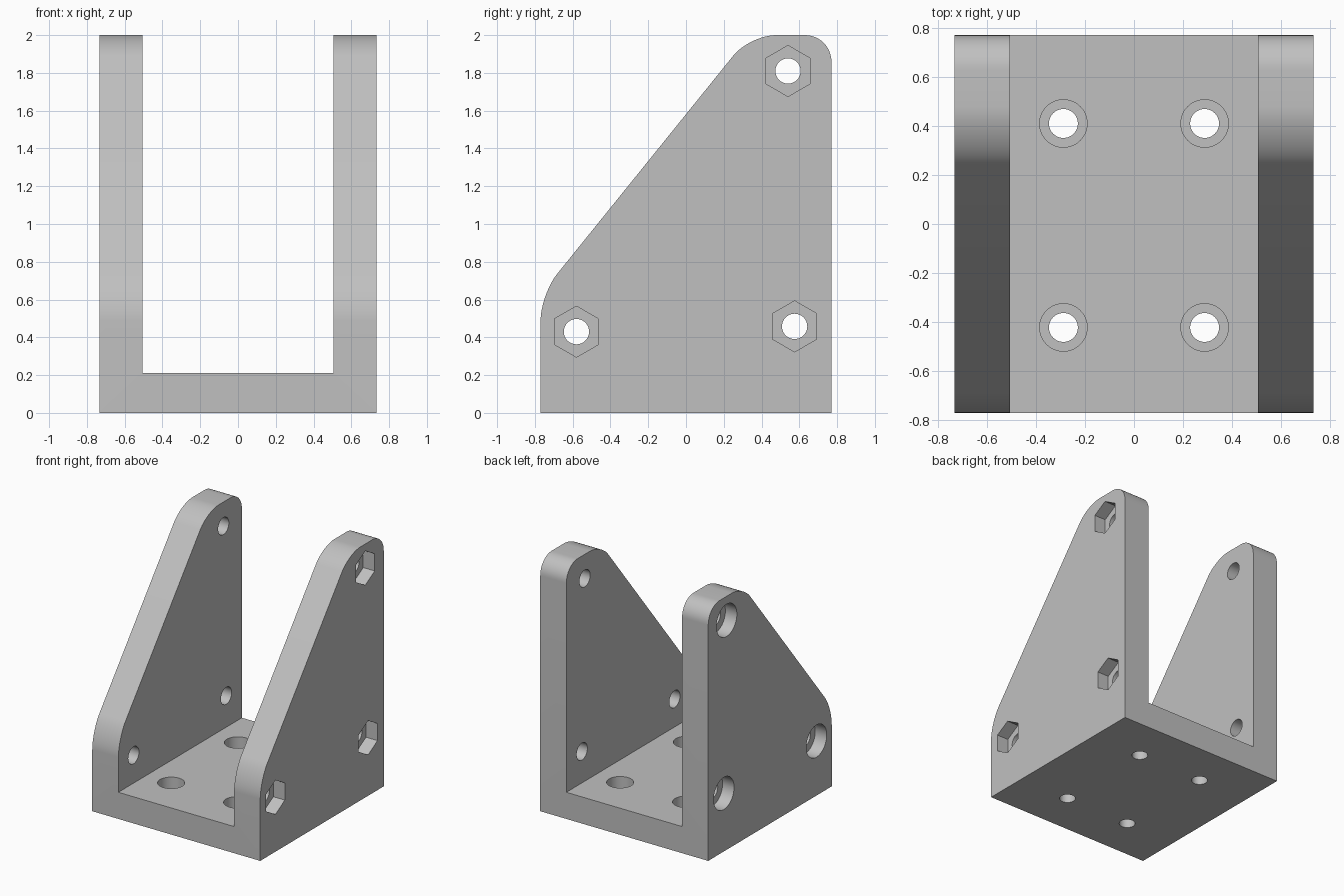
import bpy, bmesh, math
from mathutils import Matrix

if "Cube" in bpy.data.objects:
    bpy.data.objects.remove(bpy.data.objects["Cube"], do_unlink=True)

HALF_W, HALF_D, INNER, BASE = 0.733, 0.77, 0.505, 0.21
EPS = 0.05

grey = bpy.data.materials.new("light grey")
grey.use_nodes = True
grey.diffuse_color = (0.53, 0.53, 0.53, 1)
grey.node_tree.nodes["Principled BSDF"].inputs["Base Color"].default_value = (0.53, 0.53, 0.53, 1)


def finish(name, bm):
    bmesh.ops.recalc_face_normals(bm, faces=bm.faces)
    mesh = bpy.data.meshes.new(name)
    bm.to_mesh(mesh)
    bm.free()
    obj = bpy.data.objects.new(name, mesh)
    mesh.materials.append(grey)
    bpy.context.collection.objects.link(obj)
    return obj


def cylinder(bm, axis, center, radius, start, end, sides=48):
    """Prism along x or z, from start to end on that axis."""
    mid = (start + end) / 2
    if axis == "X":
        mat = Matrix.Translation((mid, *center)) @ Matrix.Rotation(math.pi / 2, 4, "Y")
        # a corner of the hexagon points along y
        mat = mat @ Matrix.Rotation(math.pi / 2, 4, "Z")
    else:
        mat = Matrix.Translation((*center, mid))
    bmesh.ops.create_cone(bm, cap_ends=True, segments=sides, radius1=radius,
                          radius2=radius, depth=abs(end - start), matrix=mat)


def cut(body, name, bm):
    cutter = finish(name, bm)
    cutter.hide_render = True
    mod = body.modifiers.new(name, "BOOLEAN")
    mod.operation, mod.solver, mod.object = "DIFFERENCE", "EXACT", cutter
    bpy.context.view_layer.objects.active = body
    bpy.ops.object.modifier_apply(modifier=name)
    bpy.data.objects.remove(cutter, do_unlink=True)


# Bracket body: sloped side profile with rounded upper corners, full width
bm = bmesh.new()
profile = [(-HALF_D, 0), (HALF_D, 0), (HALF_D, 2), (0.338, 2), (-HALF_D, 0.627)]
face = bm.faces.new([bm.verts.new((-HALF_W, y, z)) for y, z in profile])
ext = bmesh.ops.extrude_face_region(bm, geom=[face])
bmesh.ops.translate(bm, vec=(2 * HALF_W, 0, 0),
                    verts=[v for v in ext["geom"] if isinstance(v, bmesh.types.BMVert)])
rounded = [e for e in bm.edges
           if abs(e.verts[0].co.x - e.verts[1].co.x) > 1 and e.verts[0].co.z > 0.1]
bmesh.ops.bevel(bm, geom=rounded, offset=0.14, offset_type="OFFSET",
                segments=12, profile=0.5, affect="EDGES")
body = finish("bracket_body", bm)

# Open channel between the two side walls
bm = bmesh.new()
bmesh.ops.create_cube(bm, size=1, matrix=Matrix.Translation((0, 0, BASE + 1))
                      @ Matrix.Diagonal((2 * INNER, 3, 2, 1)))
cut(body, "channel", bm)

# Through holes, in the walls and the base
wall_holes = [(-0.58, 0.43), (0.575, 0.458), (0.54, 1.81)]
base_holes = [(x, y) for x in (-0.288, 0.288) for y in (-0.422, 0.41)]
bm = bmesh.new()
for c in wall_holes:
    for s in (-1, 1):
        cylinder(bm, "X", c, 0.067, s * (INNER - EPS), s * (HALF_W + EPS))
for c in base_holes:
    cylinder(bm, "Z", c, 0.059, -EPS, BASE + EPS)
cut(body, "bolt_holes", bm)

# Hexagonal nut pockets on +x, round bolt-head pockets on -x and in the base
bm = bmesh.new()
for c in wall_holes:
    cylinder(bm, "X", c, 0.135, HALF_W - 0.1, HALF_W + EPS, 6)
    cylinder(bm, "X", c, 0.127, -HALF_W + 0.1, -HALF_W - EPS)
for c in base_holes:
    cylinder(bm, "Z", c, 0.097, BASE - 0.12, BASE + EPS)
cut(body, "pockets", bm)

bpy.ops.object.select_all(action="DESELECT")
body.select_set(True)
bpy.context.view_layer.objects.active = body
bpy.ops.object.shade_smooth_by_angle(angle=math.radians(30))
